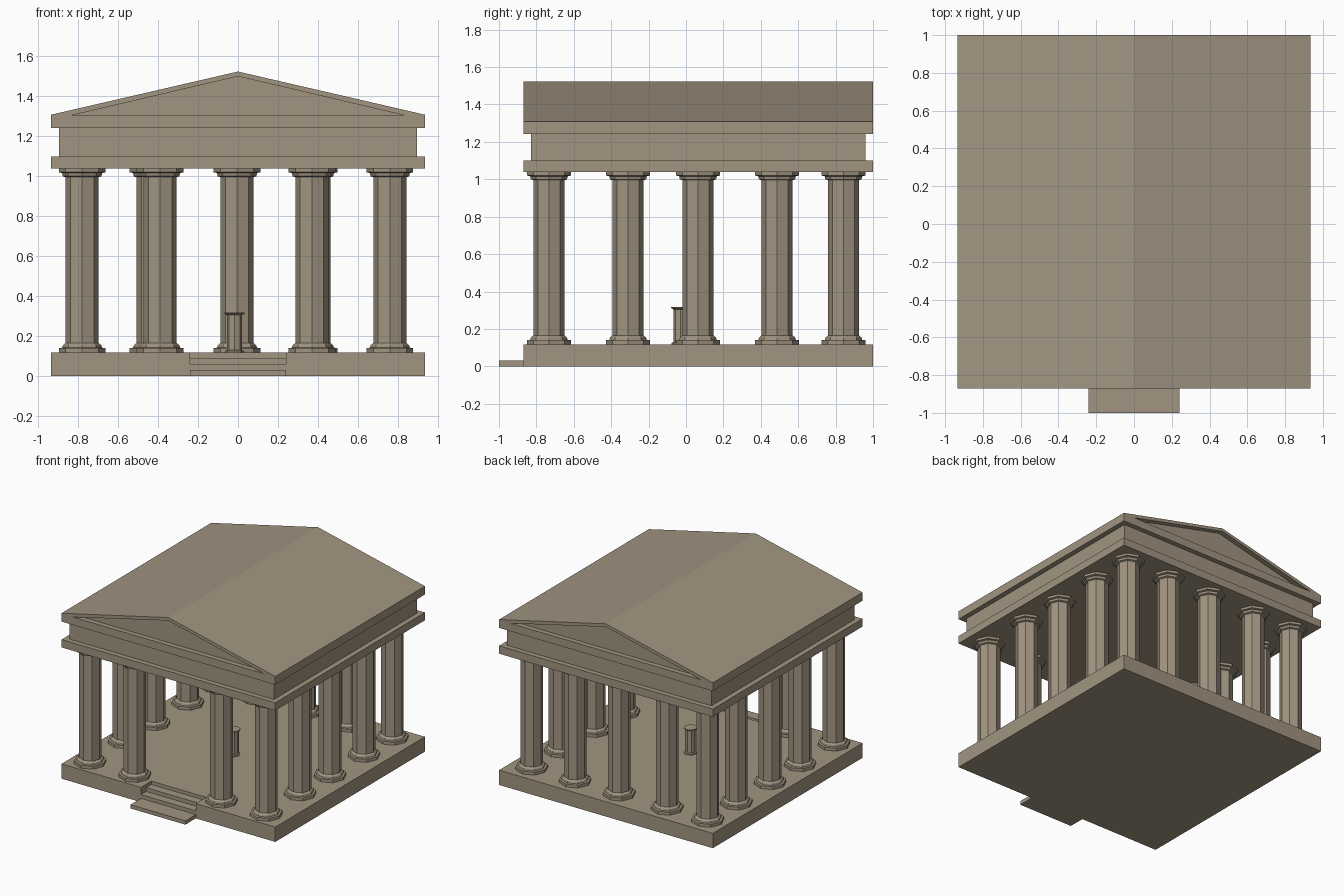
import bpy, bmesh
from mathutils import Vector

cube = bpy.data.objects.get("Cube")
if cube:
    bpy.data.objects.remove(cube, do_unlink=True)

stone = bpy.data.materials.new("tan_stone")
stone.use_nodes = True
STONE = (0.36, 0.30, 0.22, 1)
stone.diffuse_color = STONE
stone.node_tree.nodes["Principled BSDF"].inputs["Base Color"].default_value = STONE


def finish(name, bm):
    bmesh.ops.recalc_face_normals(bm, faces=bm.faces)
    mesh = bpy.data.meshes.new(name)
    bm.to_mesh(mesh)
    bm.free()
    mesh.materials.append(stone)
    obj = bpy.data.objects.new(name, mesh)
    bpy.context.collection.objects.link(obj)
    return obj


def prism(name, profile, start, end, axis):
    """Extrude a profile along x (points are y, z) or along y (points are x, z)."""
    bm = bmesh.new()
    place = {"x": lambda p: (start, p[0], p[1]), "y": lambda p: (p[0], start, p[1])}[axis]
    face = bm.faces.new([bm.verts.new(place(p)) for p in profile])
    new = bmesh.ops.extrude_face_region(bm, geom=[face])["geom"]
    move = Vector((end - start, 0, 0) if axis == "x" else (0, end - start, 0))
    bmesh.ops.translate(bm, vec=move, verts=[v for v in new if isinstance(v, bmesh.types.BMVert)])
    return finish(name, bm)


def box(name, half_x, y0, y1, z0, z1):
    return prism(name, [(y0, z0), (y1, z0), (y1, z1), (y0, z1)], -half_x, half_x, "x")


def cut(obj, cutter):
    """Carve the cutter out of the object and drop the cutter."""
    cutter.hide_render = True
    mod = obj.modifiers.new("cut", "BOOLEAN")
    mod.operation, mod.solver, mod.object = "DIFFERENCE", "EXACT", cutter
    bpy.context.view_layer.objects.active = obj
    bpy.ops.object.modifier_apply(modifier=mod.name)
    bpy.data.objects.remove(cutter, do_unlink=True)


def turned(name, profile, x, y, sides=8):
    """Faceted upright from (radius, height) pairs, one corner towards the front."""
    bm = bmesh.new()
    rings = []
    for radius, z in profile:
        ring = bmesh.ops.create_circle(bm, segments=sides, radius=radius)["verts"]
        bmesh.ops.translate(bm, vec=(x, y, z), verts=ring)
        rings.append(ring)
    for low, high in zip(rings, rings[1:]):
        for i in range(sides):
            j = (i + 1) % sides
            bm.faces.new((low[i], low[j], high[j], high[i]))
    bm.faces.new(rings[0])
    bm.faces.new(rings[-1])
    return finish(name, bm)


FRONT, BACK, HALF, FLOOR = -0.87, 1.0, 0.935, 0.117
STAIR = 0.24

# Platform with two treads sunk into its front, and a low step ahead of it
platform = box("platform", HALF, FRONT, BACK, 0, FLOOR)
stairs = [(-1.1, 0.06), (-0.805, 0.06), (-0.805, 0.09), (-0.74, 0.09), (-0.74, 0.2), (-1.1, 0.2)]
cut(platform, prism("stair_cutter", stairs, -STAIR, STAIR, "x"))
box("front_step", STAIR, -1, FRONT, 0, 0.03)

# Columns around the edge, with an open entrance in the middle of the front
COLUMN = [(0.117, FLOOR), (0.117, 0.14), (0.1, 0.142), (0.096, 0.155), (0.083, 0.165),
          (0.083, 0.995), (0.097, 1.0), (0.1, 1.016), (0.117, 1.02), (0.117, 1.04)]
left_x, right_x = -0.78, 0.76
front_y, back_y = -0.733, 0.842
spots = [(x, front_y) for x in (left_x, -0.39, 0.37, right_x)]
spots += [(x, back_y) for x in (left_x, -0.425, -0.005, 0.38, right_x)]
spots += [(x, y) for x in (left_x, right_x) for y in (-0.31, 0.064, 0.487)]
for x, y in spots:
    turned("column", COLUMN, x, y)

# Small altar inside
ALTAR = [(0.047, FLOOR), (0.047, 0.125), (0.038, 0.13), (0.038, 0.305), (0.05, 0.312), (0.05, 0.318)]
turned("altar", ALTAR, -0.018, -0.03)

# Beams
box("lower_beam", HALF, FRONT, BACK, 1.038, 1.1)
box("frieze", HALF - 0.04, FRONT + 0.04, BACK - 0.04, 1.1, 1.242)

# Roof block with a recessed triangle at each end
gable = [(-HALF, 1.242), (HALF, 1.242), (HALF, 1.308), (0, 1.524), (-HALF, 1.308)]
roof = prism("roof", gable, FRONT, BACK, "y")
recess = [(-0.835, 1.304), (0.835, 1.304), (0, 1.5)]
for start, end in ((FRONT - 0.1, FRONT + 0.04), (BACK - 0.04, BACK + 0.1)):
    cut(roof, prism("gable_cutter", recess, start, end, "y"))
